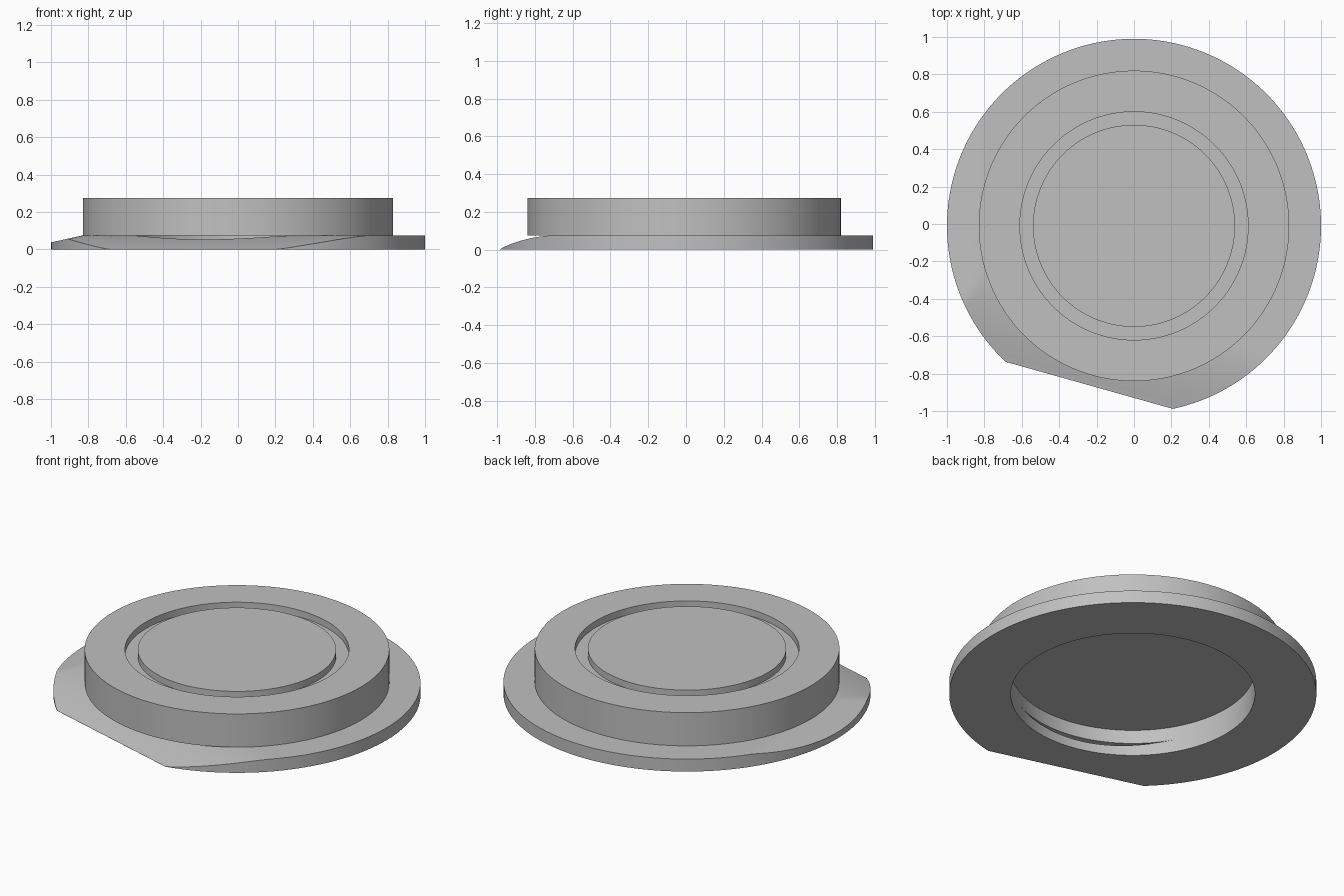
import bpy, bmesh, math

cube = bpy.data.objects.get("Cube")
if cube:
    bpy.data.objects.remove(cube, do_unlink=True)

CENTRE_Y = -0.01
SEGMENTS = 208
FLANGE_TOP = 0.075
HOLE = 0.665
CUT_DIR = math.radians(-105.7)      # direction the trimmed edge faces
CUT_HALF = math.tau / 13            # half angle of the trimmed edge
CUT_DIST = math.cos(CUT_HALF)

grey = bpy.data.materials.new("plain_grey")
grey.use_nodes = True
colour = (0.53, 0.53, 0.53, 1)
grey.diffuse_color = colour
grey.node_tree.nodes["Principled BSDF"].inputs["Base Color"].default_value = colour


def finish(name, bm):
    bmesh.ops.remove_doubles(bm, verts=bm.verts, dist=1e-5)
    bmesh.ops.recalc_face_normals(bm, faces=bm.faces)
    mesh = bpy.data.meshes.new(name)
    bm.to_mesh(mesh)
    bm.free()
    mesh.materials.append(grey)
    obj = bpy.data.objects.new(name, mesh)
    obj.location.y = CENTRE_Y
    bpy.context.collection.objects.link(obj)
    bpy.ops.object.select_all(action='DESELECT')
    obj.select_set(True)
    bpy.context.view_layer.objects.active = obj
    bpy.ops.object.shade_smooth_by_angle(angle=math.radians(30))


def surround(bm, loops):
    """Join consecutive closed loops of vertices with quads."""
    for a, b in zip(loops, loops[1:]):
        for i in range(SEGMENTS):
            j = (i + 1) % SEGMENTS
            bm.faces.new((a[i], a[j], b[j], b[i]))


def flange_height(x, y):
    # Convex fall towards the trimmed edge, and a gentle fall on the right side
    d = x * math.cos(CUT_DIR) + y * math.sin(CUT_DIR)
    t = max(0, (d - 0.48) / (CUT_DIST - 0.48))
    front = FLANGE_TOP * (1 - t ** 1.6)
    side = FLANGE_TOP - 0.22 * max(0, -x - 0.83)
    return max(0.001, min(front, side))


# Flange: round plate with a hole, one trimmed edge and a sloped top
bm = bmesh.new()
STEPS = 18


def flange_loop(k, top):
    loop = []
    for i in range(SEGMENTS):
        rel = math.tau * i / SEGMENTS
        c = math.cos(rel)
        outer = min(1, CUT_DIST / c) if c > 0 else 1
        r = HOLE + (outer - HOLE) * k
        x, y = r * math.cos(CUT_DIR + rel), r * math.sin(CUT_DIR + rel)
        loop.append(bm.verts.new((x, y, flange_height(x, y) if top else 0)))
    return loop


loops = [flange_loop(0, False)]
loops += [flange_loop(k / STEPS, True) for k in range(STEPS + 1)]
loops += [flange_loop(1, False), loops[0]]
surround(bm, loops)
finish("flange", bm)

# Raised body: lathed profile with a recess below and a groove on top
profile = [(0, 0.157), (HOLE, 0.157), (HOLE, FLANGE_TOP), (0.83, FLANGE_TOP),
           (0.83, 0.275), (0.61, 0.275), (0.61, 0.235), (0.54, 0.235),
           (0.54, 0.275), (0, 0.275)]
bm = bmesh.new()
loops = []
for r, z in profile[1:-1]:
    loops.append([bm.verts.new((r * math.cos(math.tau * i / SEGMENTS),
                                r * math.sin(math.tau * i / SEGMENTS), z))
                  for i in range(SEGMENTS)])
surround(bm, loops)
bm.faces.new(loops[0])
bm.faces.new(loops[-1])
finish("raised_body", bm)
